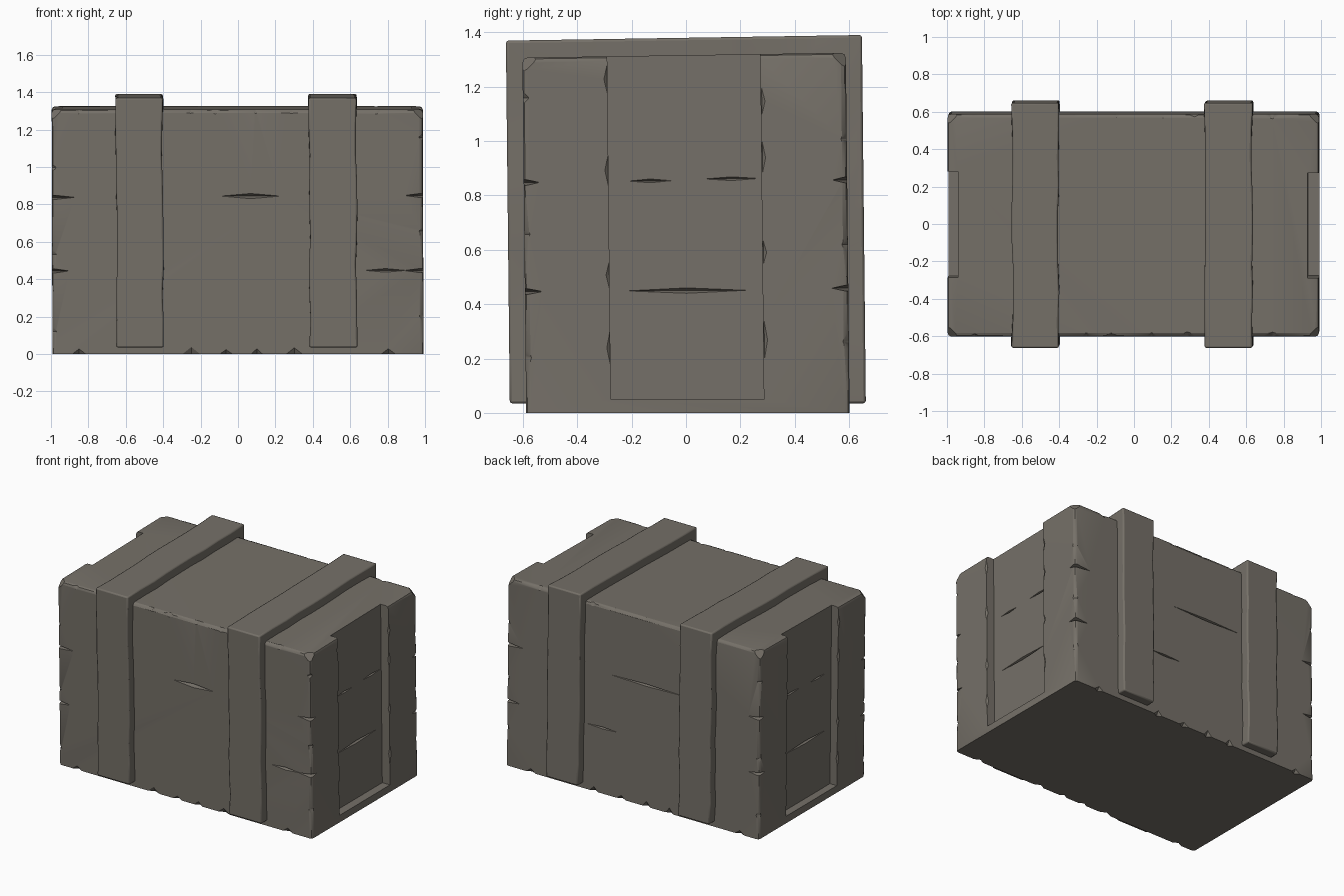
import bpy, bmesh, math, random
from mathutils import Vector, Matrix

if "Cube" in bpy.data.objects:
    bpy.data.objects.remove(bpy.data.objects["Cube"])

random.seed(7)
rnd = random.uniform

wood = bpy.data.materials.new("weathered_grey_wood")
wood.diffuse_color = (0.178, 0.162, 0.138, 1)
wood.use_nodes = True
wood.node_tree.nodes["Principled BSDF"].inputs["Base Color"].default_value = wood.diffuse_color


def warp(bm):
    """Slight lean of the whole crate, as in hand-made timber work."""
    for v in bm.verts:
        t = v.co.z / 1.32
        v.co.z += 0.015 * v.co.y * t
        v.co.y += 0.007 - 0.014 * t
        v.co.x -= 0.004 * t


def finish(bm, name):
    warp(bm)
    bmesh.ops.recalc_face_normals(bm, faces=bm.faces[:])
    me = bpy.data.meshes.new(name)
    bm.to_mesh(me)
    bm.free()
    ob = bpy.data.objects.new(name, me)
    bpy.context.collection.objects.link(ob)
    me.materials.append(wood)
    return ob


def smooth(ob):
    bpy.ops.object.select_all(action='DESELECT')
    ob.select_set(True)
    bpy.context.view_layer.objects.active = ob
    bpy.ops.object.shade_smooth_by_angle(angle=math.radians(32))


def box(bm, x0, x1, y0, y1, z0, z1):
    m = Matrix.Translation(((x0 + x1) / 2, (y0 + y1) / 2, (z0 + z1) / 2)) \
        @ Matrix.Diagonal((x1 - x0, y1 - y0, z1 - z0, 1))
    bmesh.ops.create_cube(bm, size=1, matrix=m)


def gouge(bm, x, y, z, rx, ry, rz):
    """Stretched octahedron used to cut cracks and chips."""
    c = Vector((x, y, z))
    ax = [bm.verts.new(c + Vector(d)) for d in
          ((rx, 0, 0), (0, ry, 0), (-rx, 0, 0), (0, -ry, 0))]
    up, dn = bm.verts.new(c + Vector((0, 0, rz))), bm.verts.new(c - Vector((0, 0, rz)))
    for i in range(4):
        a, b = ax[i], ax[(i + 1) % 4]
        bm.faces.new((a, b, up))
        bm.faces.new((b, a, dn))


X, Y, H = 0.992, 0.595, 1.316

# crate body with worn, rounded upper and vertical edges
bm = bmesh.new()
box(bm, -X, X, -Y, Y, 0, H)
worn = [e for e in bm.edges if max(v.co.z for v in e.verts) > 0.1]
bmesh.ops.bevel(bm, geom=worn, offset=0.018, segments=2, profile=0.5, affect='EDGES')
body = finish(bm, "crate_body")

# cutters: end recesses, plank gaps, chipped edges
bm = bmesh.new()
box(bm, 0.932, 1.2, -0.283, 0.28, 0.05, 1.6)
box(bm, -1.2, -0.938, -0.28, 0.288, 0.05, 1.6)
for sx in (-1, 1):
    for sy in (-1, 1):
        for z in (0.45, 0.85):                      # plank gaps at the corners
            gouge(bm, sx * X, sy * Y, z + rnd(-.008, .008), rnd(.08, .16), rnd(.04, .07), 0.013)
        gouge(bm, sx * X, sy * Y, H, 0.06, 0.06, 0.06)  # top corners
        for z in (0.2, 0.62, 1.08):                 # vertical edge chips
            gouge(bm, sx * X, sy * Y, z + rnd(-.09, .09), .022, .022, rnd(.03, .06))
        for z in (0.25, 0.55, 0.95, 1.2):           # recess edge chips
            gouge(bm, sx * X, sy * 0.284, z + rnd(-.06, .06), .012, .012, rnd(.03, .07))
for sy in (-1, 1):
    for x in (-.82, -.28, -.1, .12, .3, .78):       # long edge chips
        gouge(bm, x + rnd(-.04, .04), sy * Y, H, rnd(.04, .09), rnd(.016, .026), rnd(.016, .026))
        gouge(bm, x + rnd(-.04, .04), sy * Y, 0, rnd(.03, .05), .02, rnd(.02, .04))
gouge(bm, 0.07, -Y, 0.85, 0.16, 0.03, 0.014)        # front crack
gouge(bm, 0.79, -Y, 0.45, 0.11, 0.02, 0.010)
gouge(bm, -0.1, Y, 0.85, 0.28, 0.02, 0.008)         # back cracks
gouge(bm, 0.24, Y, 0.46, 0.12, 0.02, 0.007)
for x in (0.932, -0.938):                           # cracks in the recessed panels
    gouge(bm, x, 0.0, 0.45, 0.025, 0.22, 0.010)
    gouge(bm, x, -0.13, 0.855, 0.02, 0.08, 0.007)
    gouge(bm, x, 0.17, 0.86, 0.02, 0.10, 0.007)
cutter = finish(bm, "crack_cutter")
cutter.hide_render = True

mod = body.modifiers.new("cuts", 'BOOLEAN')
mod.operation, mod.solver, mod.object = 'DIFFERENCE', 'EXACT', cutter
mod.use_self = True
dg = bpy.context.evaluated_depsgraph_get()
cut_mesh = bpy.data.meshes.new_from_object(body.evaluated_get(dg))
body.modifiers.clear()
body.data = cut_mesh
bpy.data.objects.remove(cutter)
smooth(body)


# strap planks: a U-shaped band over front, top and back with wobbly edges
def strap(name, x0, x1):
    outer = [(-.655, .035), (-.655, 1.38), (.655, 1.38), (.655, .035)]
    inner = [(-.57, .035), (-.57, 1.29), (.57, 1.29), (.57, .035)]
    n = 9
    bm = bmesh.new()
    rings = []
    for s in range(3):
        for i in range(n + (s == 2)):
            t = i / n
            (oy, oz), (iy, iz) = [
                [a + (b - a) * t for a, b in zip(p[s], p[s + 1])] for p in (outer, inner)]
            a, b = x0 + rnd(-.005, .005), x1 + rnd(-.005, .005)
            rings.append([bm.verts.new(c) for c in
                          ((a, oy, oz), (b, oy, oz), (b, iy, iz), (a, iy, iz))])
    for r, q in zip(rings, rings[1:]):
        for k in range(4):
            bm.faces.new((r[k], r[(k + 1) % 4], q[(k + 1) % 4], q[k]))
    bm.faces.new(rings[0])
    bm.faces.new(rings[-1])
    ob = finish(bm, name)
    bev = ob.modifiers.new("worn_edges", 'BEVEL')
    bev.width, bev.segments, bev.limit_method = 0.009, 2, 'ANGLE'
    bev.angle_limit = math.radians(50)
    smooth(ob)


strap("left_strap", -0.648, -0.400)
strap("right_strap", 0.384, 0.636)
